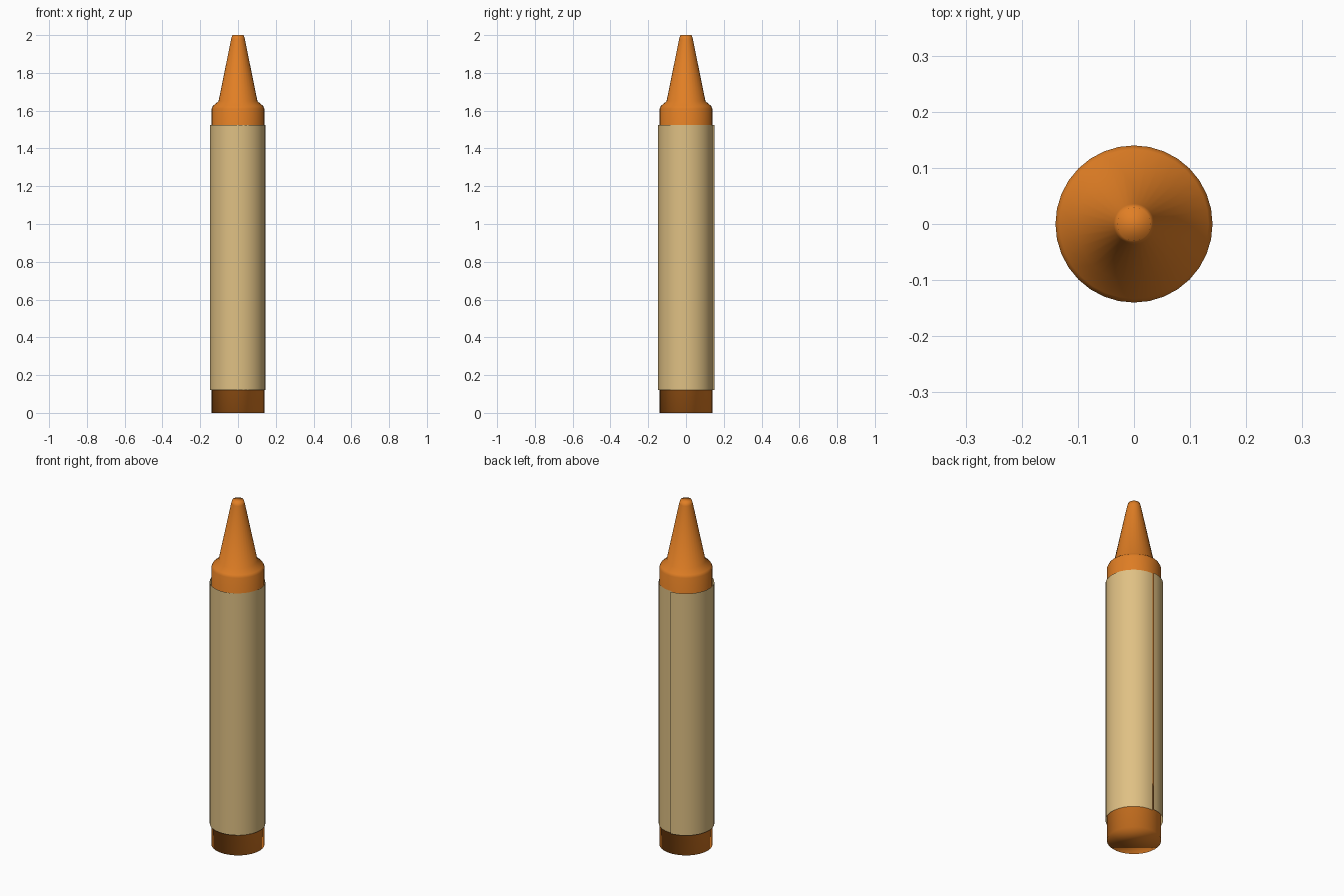
import bpy
import bmesh
from math import cos, sin, radians, tau

cube = bpy.data.objects.get("Cube")
if cube:
    bpy.data.objects.remove(cube)


def make_material(name, colour):
    mat = bpy.data.materials.new(name)
    mat.use_nodes = True
    mat.diffuse_color = (*colour, 1)
    mat.node_tree.nodes["Principled BSDF"].inputs["Base Color"].default_value = (*colour, 1)
    return mat


def finish(name, bm, mat):
    for face in bm.faces:
        face.smooth = True
    mesh = bpy.data.meshes.new(name)
    bm.to_mesh(mesh)
    bm.free()
    mesh.materials.append(mat)
    obj = bpy.data.objects.new(name, mesh)
    bpy.context.collection.objects.link(obj)
    return obj


orange_wax = make_material("orange wax", (0.75, 0.21, 0.018))
tan_paper = make_material("tan paper", (0.74, 0.53, 0.23))

# Wax stick: a turned profile of (radius, height) with flat ends
SIDES = 32
profile = [(0.14, 0), (0.14, 1.61), (0.133, 1.625), (0.103, 1.65),
           (0.036, 1.98), (0.03, 2.0)]
bm = bmesh.new()
rings = [[bm.verts.new((r * cos(tau * i / SIDES), r * sin(tau * i / SIDES), z))
          for i in range(SIDES)] for r, z in profile]
for low, high in zip(rings, rings[1:]):
    for i in range(SIDES):
        j = (i + 1) % SIDES
        bm.faces.new((low[i], low[j], high[j], high[i]))
bm.faces.new(rings[0][::-1])
bm.faces.new(rings[-1])
finish("wax_stick", bm, orange_wax)

# Paper wrapper: a thin sheet rolled inward, its outer edge leaving a seam at the back
STEPS = 48
bm = bmesh.new()
columns = []
for i in range(STEPS + 1):
    t = i / STEPS
    angle = radians(92) + tau * t
    r = 0.15 - 0.009 * t * t
    columns.append([bm.verts.new((r * cos(angle), r * sin(angle), z)) for z in (0.12, 1.525)])
for a, b in zip(columns, columns[1:]):
    bm.faces.new((a[0], b[0], b[1], a[1]))
finish("paper_wrapper", bm, tan_paper)
